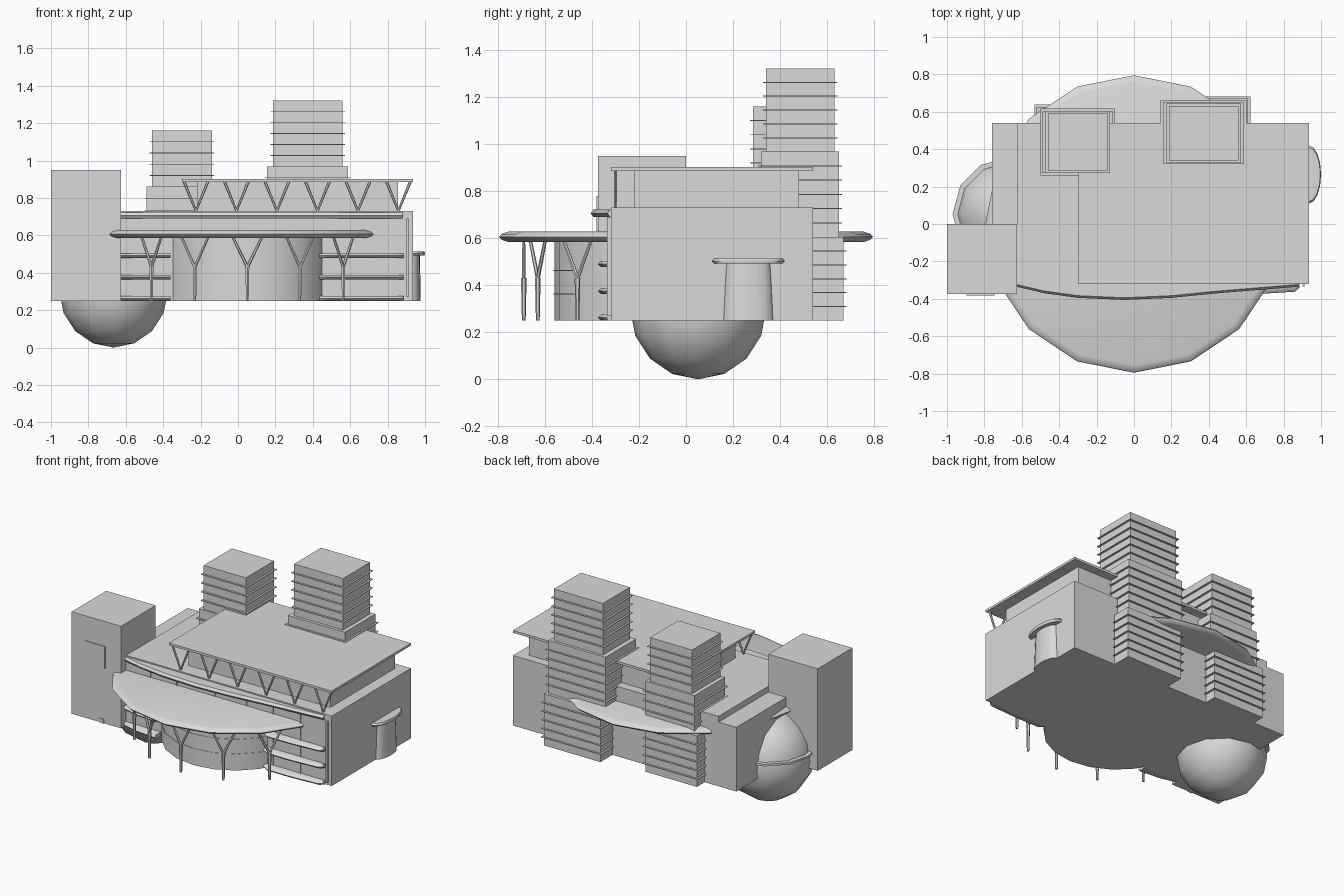
import bpy, bmesh, math
from mathutils import Vector

if "Cube" in bpy.data.objects:
    bpy.data.objects.remove(bpy.data.objects["Cube"])

grey = bpy.data.materials.new("light grey")
grey.diffuse_color = (0.7, 0.7, 0.7, 1)
grey.use_nodes = True
grey.node_tree.nodes["Principled BSDF"].inputs["Base Color"].default_value = grey.diffuse_color


def finish(name, bm, smooth=False):
    bmesh.ops.recalc_face_normals(bm, faces=bm.faces)
    me = bpy.data.meshes.new(name)
    bm.to_mesh(me)
    bm.free()
    me.materials.append(grey)
    ob = bpy.data.objects.new(name, me)
    bpy.context.collection.objects.link(ob)
    if smooth:
        bpy.ops.object.select_all(action='DESELECT')
        ob.select_set(True)
        bpy.context.view_layer.objects.active = ob
        bpy.ops.object.shade_smooth_by_angle(angle=math.radians(50))
    return ob


def add_box(bm, x0, x1, y0, y1, z0, z1):
    vs = bmesh.ops.create_cube(bm, size=1)['verts']
    for v in vs:
        v.co = Vector((x1 if v.co.x > 0 else x0, y1 if v.co.y > 0 else y0, z1 if v.co.z > 0 else z0))


def box(name, *d):
    bm = bmesh.new()
    add_box(bm, *d)
    return finish(name, bm)


def lathe(name, profile, cx, cy, n, sx=1, sy=1, turn=0.0):
    """Revolve (radius, z) pairs about a vertical axis."""
    bm = bmesh.new()
    rings = []
    for r, z in profile:
        if r == 0:
            rings.append([bm.verts.new((cx, cy, z))] * n)
        else:
            rings.append([bm.verts.new((cx + sx * r * math.cos(turn + math.tau * i / n),
                                        cy + sy * r * math.sin(turn + math.tau * i / n), z)) for i in range(n)])
    for a, b in zip(rings, rings[1:]):
        for i in range(n):
            q = list(dict.fromkeys((a[i], a[(i + 1) % n], b[(i + 1) % n], b[i])))
            bm.faces.new(q)
    return finish(name, bm, True)


def add_bar(bm, p, q, r1, r2, n=6):
    """Tapered bar from p to q."""
    p, q = Vector(p), Vector(q)
    vs = bmesh.ops.create_cone(bm, cap_ends=True, segments=n, radius1=r1, radius2=r2, depth=(q - p).length)['verts']
    rot = (q - p).to_track_quat('Z', 'Y')
    for v in vs:
        v.co = rot @ v.co + (p + q) / 2


def strip(name, pts, y_back, z0, z1):
    """Balcony slab with a bowed, rounded front edge."""
    bm = bmesh.new()
    zm, inset = (z0 + z1) / 2, 0.012
    rows = [[(x, y_back, z0), (x, min(y + inset, y_back), z0), (x, y, zm),
             (x, min(y + inset, y_back), z1), (x, y_back, z1)] for x, y in pts]
    rows = [[bm.verts.new(c) for c in r] for r in rows]
    for a, b in zip(rows, rows[1:]):
        for i in range(5):
            j = (i + 1) % 5
            bm.faces.new((a[i], a[j], b[j], b[i]))
    bm.faces.new(rows[0])
    bm.faces.new(rows[-1])
    return finish(name, bm, True)


# Main masses
box("main_block", -0.625, 0.935, -0.32, 0.54, 0.25, 0.73)
box("left_wing", -0.76, -0.625, 0.0, 0.54, 0.25, 0.69)
box("corner_tower", -1.0, -0.625, -0.375, 0.0, 0.25, 0.95)
box("corner_tower_panel", -0.895, -0.745, -0.381, -0.375, 0.63, 0.78)
box("corner_tower_door", -0.785, -0.755, -0.381, -0.375, 0.25, 0.28)
box("upper_storey", -0.22, 0.855, -0.22, 0.48, 0.73, 0.886)
box("roof_slab", -0.30, 0.935, -0.32, 0.54, 0.886, 0.902)

# Raking struts under the roof edge
bm = bmesh.new()
for i in range(6):
    x = -0.225 + i * 0.2165
    for s in (-1, 1):
        add_bar(bm, (x, -0.30, 0.73), (x + s * 0.065, -0.30, 0.89), 0.006, 0.008)
finish("roof_struts", bm)


# Stepped rear towers with thin floor ledges
def rear_tower(name, tiers):
    body, ledges = bmesh.new(), bmesh.new()
    for x0, x1, y0, y1, z0, z1 in tiers:
        add_box(body, x0, x1, y0, y1, z0, z1)
        n = round((z1 - z0) / 0.06)
        for i in range(1, n):
            z = z0 + (z1 - z0) * i / n
            e = 0.013
            add_box(ledges, x0 - e, x1 + e, y0 - e, y1 + e, z - 0.002, z + 0.002)
    finish(name, body)
    finish(name + "_ledges", ledges)


rear_tower("tall_rear_tower", [(0.18, 0.61, 0.36, 0.67, 0.25, 0.605),
                               (0.155, 0.588, 0.32, 0.65, 0.605, 0.968),
                               (0.188, 0.56, 0.34, 0.632, 0.968, 1.322)])
rear_tower("short_rear_tower", [(-0.52, -0.13, 0.31, 0.625, 0.25, 0.6),
                                (-0.488, -0.115, 0.272, 0.605, 0.6, 0.86),
                                (-0.46, -0.14, 0.285, 0.59, 0.86, 1.16)])

# Large round canopy and the drum below it
lathe("round_canopy", [(0, 0.588), (0.76, 0.585), (0.785, 0.594), (0.795, 0.606), (0.785, 0.618),
                       (0.755, 0.628), (0, 0.63)], 0.0, 0.0, 16, turn=math.pi / 16 * 2)
lathe("entrance_drum", [(0, 0.25), (0.46, 0.25), (0.46, 0.59), (0, 0.59)], 0.05, -0.10, 20)
for i, z in enumerate((0.36, 0.46)):
    lathe("drum_band_%d" % i, [(0, z), (0.463, z), (0.463, z + 0.005), (0, z + 0.005)], 0.05, -0.10, 20)

# Branching columns on an arc under the canopy
bm = bmesh.new()
for deg in (-48, -24, 0, 24, 48):
    a = math.radians(deg)
    c = Vector((0.05 + 0.69 * math.sin(a), -0.69 * math.cos(a), 0))
    t = Vector((math.cos(a), math.sin(a), 0))
    fork = c + Vector((0, 0, 0.43))
    add_bar(bm, c + Vector((0, 0, 0.25)), fork, 0.008, 0.012)
    for s in (-1, 1):
        add_bar(bm, fork, c + t * s * 0.08 + Vector((0, 0, 0.595)), 0.009, 0.007)
finish("branching_columns", bm)

# Bowed balcony bands on the front
bow = [(-0.63, -0.335), (-0.48, -0.37), (-0.3, -0.395), (-0.05, -0.406), (0.2, -0.395),
       (0.45, -0.37), (0.7, -0.35), (0.88, -0.335)]
strip("upper_balcony", bow, -0.31, 0.69, 0.722)
for i, z in enumerate((0.25, 0.363, 0.478)):
    strip("left_balcony_%d" % i, [(-0.63, -0.345), (-0.52, -0.375), (-0.36, -0.39)], -0.31, z, z + 0.026)
    strip("right_balcony_%d" % i, [(0.43, -0.345), (0.48, -0.375), (0.65, -0.375), (0.86, -0.362),
                                   (0.885, -0.34)], -0.31, z, z + 0.026)

# Facade mullions and corner post
bm = bmesh.new()
for x in (-0.44, -0.24, 0.05, 0.29, 0.49, 0.70):
    add_box(bm, x - 0.003, x + 0.003, -0.326, -0.319, 0.25, 0.69)
add_box(bm, 0.90, 0.912, -0.335, -0.319, 0.27, 0.69)
finish("facade_mullions", bm)

# Globe at the left side with its ring
globe = [(0.29 * math.sin(math.pi * i / 8), 0.3 - 0.3 * math.cos(math.pi * i / 8)) for i in range(9)]
globe[0], globe[-1] = (0, 0.0), (0, 0.6)
lathe("globe", globe, -0.665, 0.052, 12)
lathe("globe_ring", [(0.26, 0.352), (0.305, 0.352), (0.305, 0.366), (0.26, 0.366)], -0.665, 0.052, 12)

# Side entrance: flared half drum and canopy
lathe("side_drum", [(0, 0.25), (0.105, 0.25), (0.098, 0.40), (0.092, 0.50), (0, 0.50)], 0.935, 0.265, 16, sx=0.4)
lathe("side_canopy", [(0, 0.492), (0.145, 0.492), (0.155, 0.503), (0.145, 0.514), (0, 0.514)],
      0.935, 0.265, 16, sx=0.42)
